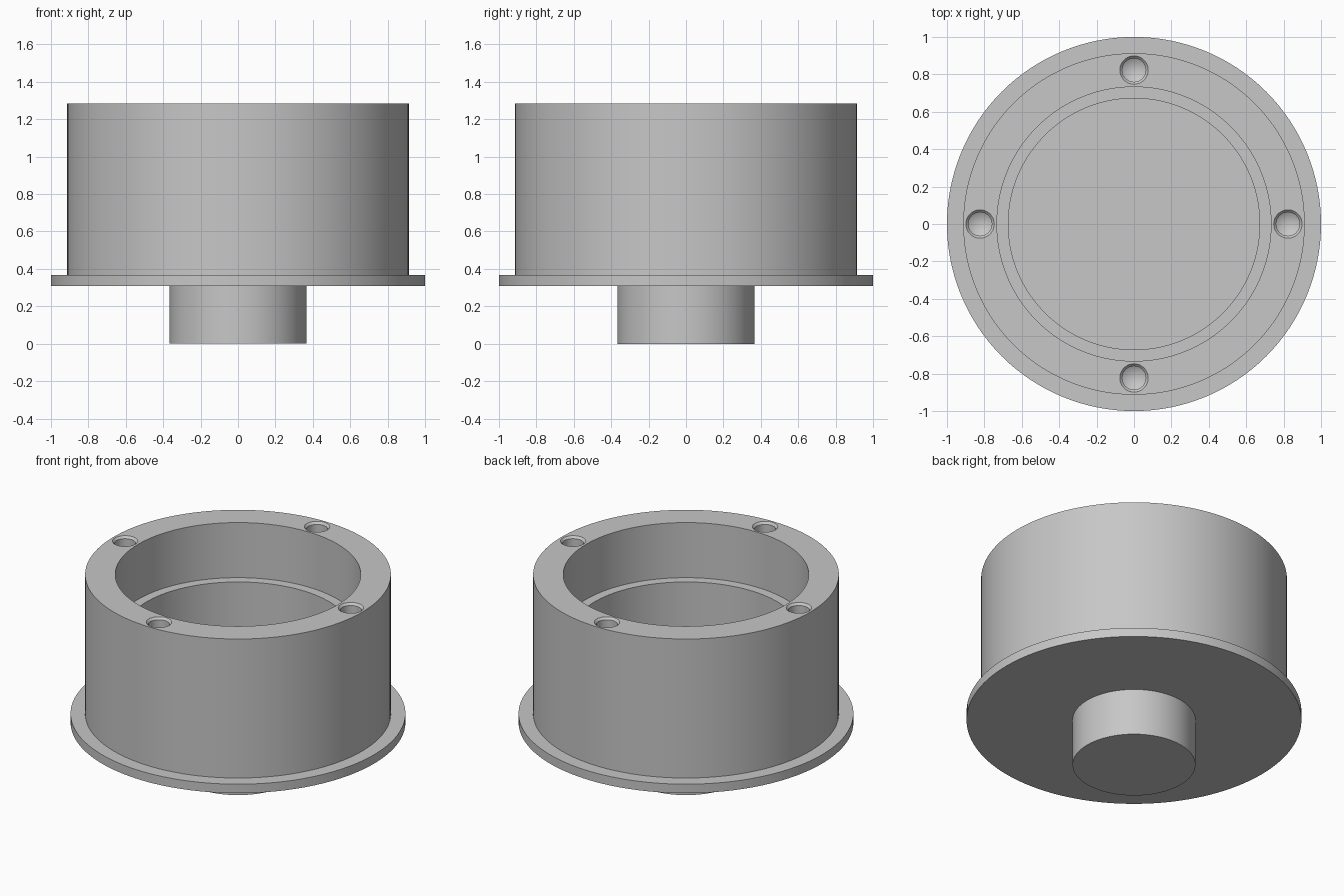
import bpy
import bmesh
import math
from mathutils import Matrix, Vector

cube = bpy.data.objects.get("Cube")
if cube:
    bpy.data.objects.remove(cube, do_unlink=True)

# Plain machined metal
metal = bpy.data.materials.new("grey metal")
metal.use_nodes = True
grey = (0.57, 0.57, 0.57, 1)
metal.diffuse_color = grey
metal.node_tree.nodes["Principled BSDF"].inputs["Base Color"].default_value = grey


def lathe(name, profile, steps, location=(0, 0, 0)):
    """Revolve an (r, z) profile around the z axis into a closed solid."""
    bm = bmesh.new()
    verts = [bm.verts.new((r, 0, z)) for r, z in profile]
    edges = [bm.edges.new(pair) for pair in zip(verts, verts[1:])]
    bmesh.ops.spin(bm, geom=verts + edges, cent=(0, 0, 0), axis=(0, 0, 1),
                   angle=math.tau, steps=steps, use_duplicate=False)
    bmesh.ops.remove_doubles(bm, verts=bm.verts, dist=1e-5)
    bmesh.ops.recalc_face_normals(bm, faces=bm.faces)
    mesh = bpy.data.meshes.new(name)
    bm.to_mesh(mesh)
    bm.free()
    mesh.materials.append(metal)
    obj = bpy.data.objects.new(name, mesh)
    obj.location = location
    bpy.context.collection.objects.link(obj)
    return obj


TOP, STEP, FLOOR = 1.283, 0.92, 0.37
FLANGE_TOP, FLANGE_BOTTOM = 0.367, 0.308

# Housing: spigot, flange, drum wall and stepped bore in one profile
housing = lathe("housing", [
    (0, 0), (0.367, 0), (0.367, FLANGE_BOTTOM),
    (1, FLANGE_BOTTOM), (1, FLANGE_TOP), (0.913, FLANGE_TOP),
    (0.913, TOP), (0.733, TOP), (0.733, STEP),
    (0.672, STEP), (0.672, FLOOR), (0, FLOOR)], 128)

# Four chamfered drill holes with conical bottoms in the rim
HOLE_DEPTH = 0.35
hole_profile = [
    (0, TOP + 0.05), (0.076, TOP + 0.05), (0.076, TOP),
    (0.063, TOP - 0.014), (0.063, TOP - HOLE_DEPTH),
    (0, TOP - HOLE_DEPTH - 0.038)]
cutters = []
for i in range(4):
    spot = Matrix.Rotation(i * math.pi / 2, 3, "Z") @ Vector((0.823, 0, 0))
    cutter = lathe("hole_cutter", hole_profile, 32, spot)
    cutter.hide_render = True
    cutters.append(cutter)
    mod = housing.modifiers.new("rim hole", "BOOLEAN")
    mod.operation = "DIFFERENCE"
    mod.solver = "EXACT"
    mod.object = cutter

# Bake the holes and drop the cutters
bpy.context.view_layer.update()
graph = bpy.context.evaluated_depsgraph_get()
drilled = bpy.data.meshes.new_from_object(housing.evaluated_get(graph))
housing.modifiers.clear()
housing.data = drilled
for cutter in cutters:
    bpy.data.objects.remove(cutter, do_unlink=True)

# Smooth walls, crisp edges
bpy.ops.object.select_all(action="DESELECT")
housing.select_set(True)
bpy.context.view_layer.objects.active = housing
bpy.ops.object.shade_smooth_by_angle(angle=math.radians(25))
